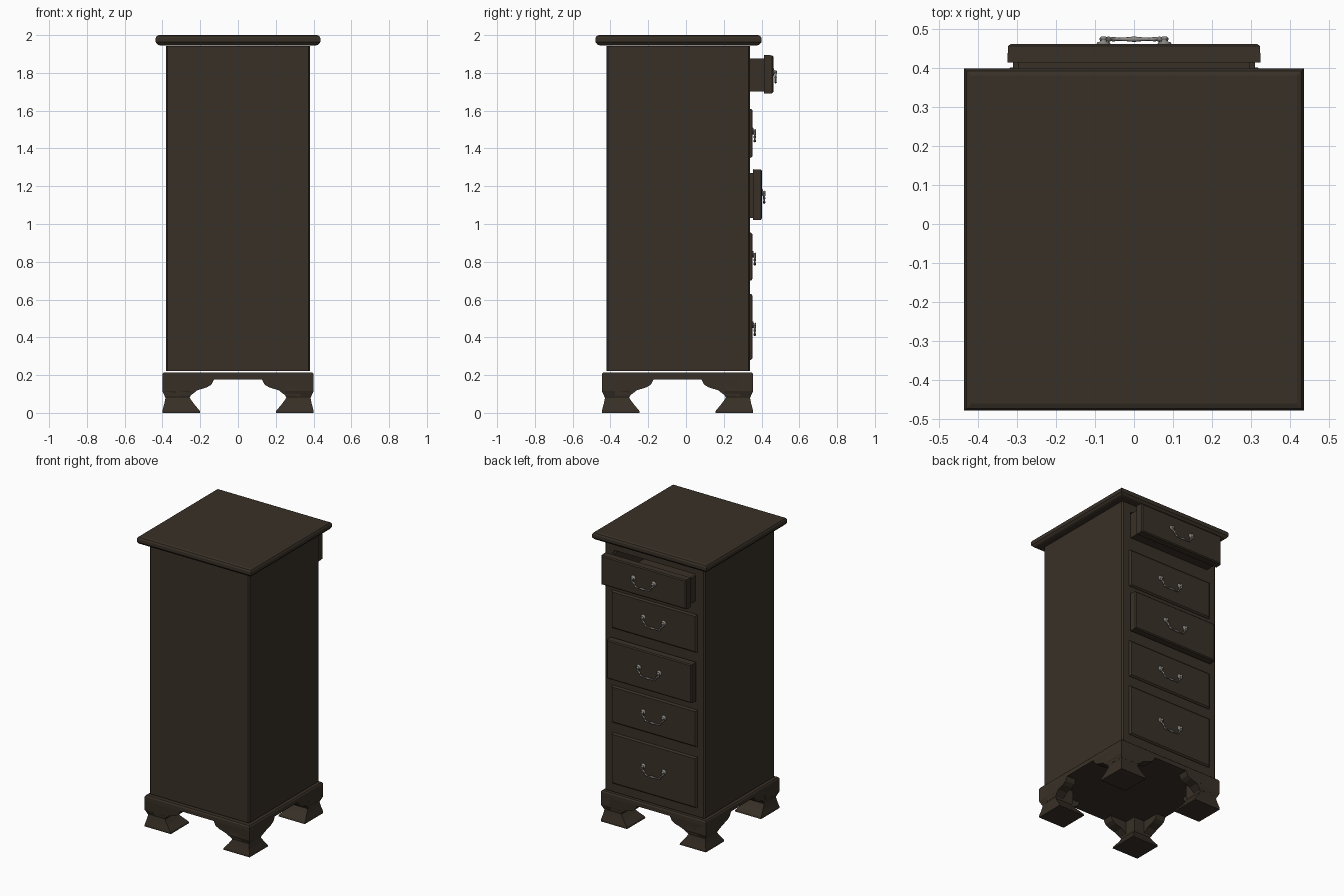
import bpy, bmesh, math
from mathutils import Vector

if "Cube" in bpy.data.objects:
    bpy.data.objects.remove(bpy.data.objects["Cube"])


def material(name, col):
    m = bpy.data.materials.new(name)
    m.diffuse_color = (*col, 1)
    m.use_nodes = True
    m.node_tree.nodes["Principled BSDF"].inputs["Base Color"].default_value = m.diffuse_color
    return m


WOOD = material("dark brown wood", (0.040, 0.030, 0.020))
METAL = material("aged grey metal", (0.26, 0.25, 0.23))


def finish(name, bm, mat, smooth=False):
    bmesh.ops.recalc_face_normals(bm, faces=bm.faces[:])
    me = bpy.data.meshes.new(name)
    bm.to_mesh(me)
    bm.free()
    ob = bpy.data.objects.new(name, me)
    bpy.context.collection.objects.link(ob)
    me.materials.append(mat)
    for p in me.polygons:
        p.use_smooth = smooth
    return ob


def loft(bm, rings):
    """Stack of closed rings, capped at both ends."""
    vs = [[bm.verts.new(p) for p in r] for r in rings]
    n = len(vs[0])
    for a, b in zip(vs, vs[1:]):
        for i in range(n):
            bm.faces.new((a[i], a[(i + 1) % n], b[(i + 1) % n], b[i]))
    bm.faces.new(vs[0])
    bm.faces.new(vs[-1])


def rect_z(x0, x1, y0, y1, z):
    return [(x0, y0, z), (x1, y0, z), (x1, y1, z), (x0, y1, z)]


def rect_y(x0, x1, z0, z1, y):
    return [(x0, y, z0), (x1, y, z0), (x1, y, z1), (x0, y, z1)]


def box(bm, x0, x1, y0, y1, z0, z1):
    loft(bm, [rect_z(x0, x1, y0, y1, z) for z in (z0, z1)])


def tube(bm, pts, radii, n=8):
    """Round tube along a path lying in a plane of constant-ish depth."""
    pts = [Vector(p) for p in pts]
    rings = []
    for i, p in enumerate(pts):
        t = (pts[min(i + 1, len(pts) - 1)] - pts[max(i - 1, 0)]).normalized()
        ref = Vector((0, 1, 0)) if abs(t.y) < 0.9 else Vector((1, 0, 0))
        u = t.cross(ref).normalized()
        v = t.cross(u)
        rings.append([p + radii[i] * (math.cos(a) * u + math.sin(a) * v)
                      for a in (2 * math.pi * k / n for k in range(n))])
    loft(bm, rings)


# drawers: bottom, top, front face depth
DRAWERS = [(0.28, 0.63, 0.352), (0.70, 0.955, 0.352), (1.02, 1.29, 0.402),
           (1.35, 1.61, 0.352), (1.69, 1.895, 0.462)]

# carcass with chamfered corners and hollow drawer openings
bm = bmesh.new()
box(bm, -0.38, 0.38, -0.422, 0.34, 0.221, 1.942)
bmesh.ops.bevel(bm, geom=[e for e in bm.edges
                          if abs(e.verts[0].co.z - e.verts[1].co.z) > 1],
                offset=0.008, segments=1, affect='EDGES')
carcass = finish("carcass", bm, WOOD)
bm = bmesh.new()
for lo, hi, _ in DRAWERS:
    box(bm, -0.312, 0.312, -0.35, 0.40, lo + 0.01, hi - 0.01)
cutter = finish("opening_cutter", bm, WOOD)
cutter.hide_render = True
mod = carcass.modifiers.new("openings", 'BOOLEAN')
mod.operation = 'DIFFERENCE'
mod.solver = 'EXACT'
mod.object = cutter
bpy.context.view_layer.objects.active = carcass
bpy.ops.object.modifier_apply(modifier="openings")
bpy.data.objects.remove(cutter)

# moulded top slab
bm = bmesh.new()
loft(bm, [rect_z(-h, h, -0.04 - h - 0.003, -0.04 + h + 0.003, z) for z, h in
          [(1.945, 0.412), (1.95, 0.426), (1.963, 0.436), (1.985, 0.436),
           (1.995, 0.430), (2.0, 0.418)]])
finish("top_slab", bm, WOOD)

# base frame
bm = bmesh.new()
loft(bm, [rect_z(-h, h, -0.045 - h, -0.045 + h, z)
          for z, h in [(0.178, 0.40), (0.205, 0.40), (0.214, 0.394)]])
finish("base_frame", bm, WOOD)

# four bracket feet: flared block plus two shaped wings
WING = [(0.40, 0.18), (0.125, 0.18), (0.14, 0.15), (0.165, 0.135),
        (0.215, 0.12), (0.25, 0.093), (0.388, 0.088), (0.40, 0.115)]
for sx, nx in ((-1, "left"), (1, "right")):
    for sy, ny in ((-1, "front"), (1, "back")):
        bm = bmesh.new()
        loft(bm, [rect_z(a, b, a, b, z) for z, a, b in
                  [(0, 0.20, 0.40), (0.012, 0.203, 0.40), (0.05, 0.235, 0.39),
                   (0.08, 0.256, 0.384), (0.092, 0.25, 0.389),
                   (0.115, 0.25, 0.399), (0.179, 0.25, 0.399)]])
        for swap in (False, True):
            rings = [[(min(a, 0.388 + max(0, z - 0.088) * 0.44), d if d < 0.39 else
                       min(0.40, 0.388 + max(0, z - 0.088) * 0.44), z)
                      for a, z in WING] for d in (0.33, 0.40)]
            if swap:
                rings = [[(y, x, z) for x, y, z in r] for r in rings]
            loft(bm, rings)
        for v in bm.verts:
            v.co = Vector((sx * v.co.x, sy * v.co.y - 0.045, v.co.z))
        finish(f"{ny}_{nx}_foot", bm, WOOD)

for i, (lo, hi, y) in enumerate(DRAWERS):
    # drawer front with bevelled lip, and open tray behind it
    bm = bmesh.new()
    back = max(0.340, y - 0.048)
    loft(bm, [rect_y(-0.325 + d, 0.325 - d, lo + d, hi - d, yy) for yy, d in
              [(back, 0), (y - 0.006, 0.002), (y, 0.009)]])
    yb = y - 0.62
    z0, z1 = lo + 0.012, hi - 0.02
    box(bm, -0.31, 0.31, yb, back, z0, z0 + 0.012)
    box(bm, -0.31, -0.295, yb, back, z0, z1)
    box(bm, 0.295, 0.31, yb, back, z0, z1)
    box(bm, -0.31, 0.31, yb, yb + 0.015, z0, z1)
    finish(f"drawer_{i + 1}", bm, WOOD)

    # bail handle: rosettes, posts, drooping bail with curled ends
    zc = (lo + hi) / 2 + 0.012
    bm = bmesh.new()
    for s in (-1, 1):
        x = s * 0.078
        tube(bm, [(x, y - 0.001, zc), (x, y + 0.004, zc), (x, y + 0.006, zc),
                  (x, y + 0.012, zc), (x, y + 0.014, zc), (x, y + 0.019, zc)],
             [0.019, 0.017, 0.008, 0.007, 0.011, 0.006], 10)
    half = [(0.078, 0.0), (0.083, -0.014), (0.074, -0.024), (0.064, -0.030),
            (0.061, -0.040), (0.054, -0.050), (0.040, -0.054), (0.020, -0.052)]
    rad = [0.005, 0.006, 0.005, 0.007, 0.004, 0.006, 0.004, 0.005]
    path = [(-a, b) for a, b in half] + [(0, -0.053)] + half[::-1]
    tube(bm, [(a, y + 0.012, zc + b) for a, b in path], rad + [0.007] + rad[::-1])
    finish(f"handle_{i + 1}", bm, METAL, True)
